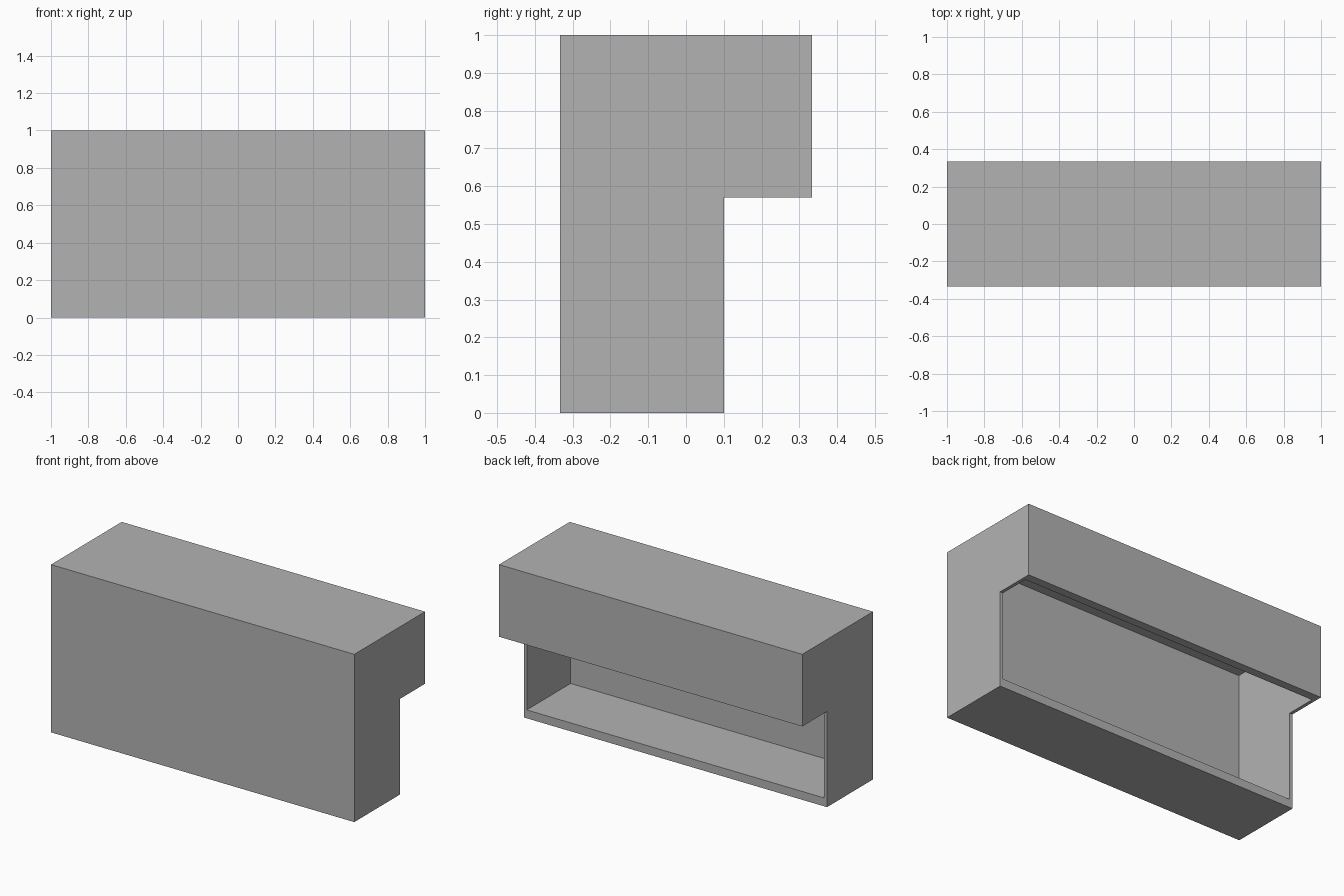
import bpy
import bmesh

cube = bpy.data.objects.get("Cube")
if cube:
    bpy.data.objects.remove(cube, do_unlink=True)

WALL = 0.02      # ends, front and top
THICK = 0.05     # floor and overhang back
FRONT, BACK, STEP_Y, STEP_Z = -0.333, 0.333, 0.10, 0.57

grey = bpy.data.materials.new("plain grey")
grey.use_nodes = True
colour = (0.45, 0.45, 0.45, 1)
grey.diffuse_color = colour
grey.node_tree.nodes["Principled BSDF"].inputs["Base Color"].default_value = colour


def prism(name, profile, half_length):
    """Extrude a y-z profile along x, centred on x = 0."""
    bm = bmesh.new()
    face = bm.faces.new([bm.verts.new((-half_length, y, z)) for y, z in profile])
    side = bmesh.ops.extrude_face_region(bm, geom=[face])
    moved = [v for v in side["geom"] if isinstance(v, bmesh.types.BMVert)]
    bmesh.ops.translate(bm, verts=moved, vec=(2 * half_length, 0, 0))
    bmesh.ops.recalc_face_normals(bm, faces=bm.faces)
    mesh = bpy.data.meshes.new(name)
    bm.to_mesh(mesh)
    bm.free()
    mesh.materials.append(grey)
    obj = bpy.data.objects.new(name, mesh)
    bpy.context.collection.objects.link(obj)
    return obj


def stepped(front, low, step_y, step_z, back, high):
    """L-shaped section with an overhang at the back."""
    return [(front, low), (step_y, low), (step_y, step_z),
            (back, step_z), (back, high), (front, high)]


# Outer body with the overhanging upper half
housing = prism("housing", stepped(FRONT, 0, STEP_Y, STEP_Z, BACK, 1), 1)

# Hollow that breaks out through the lower back and the overhang's underside
hollow = prism("hollow_cutter",
               stepped(FRONT + WALL, THICK, STEP_Y + THICK, STEP_Z - THICK,
                       BACK - THICK, 1 - WALL), 1 - WALL)
hollow.hide_render = True

cut = housing.modifiers.new("hollow", "BOOLEAN")
cut.operation = "DIFFERENCE"
cut.solver = "EXACT"
cut.object = hollow
bpy.context.view_layer.objects.active = housing
housing.select_set(True)
bpy.ops.object.modifier_apply(modifier=cut.name)
bpy.data.objects.remove(hollow, do_unlink=True)
